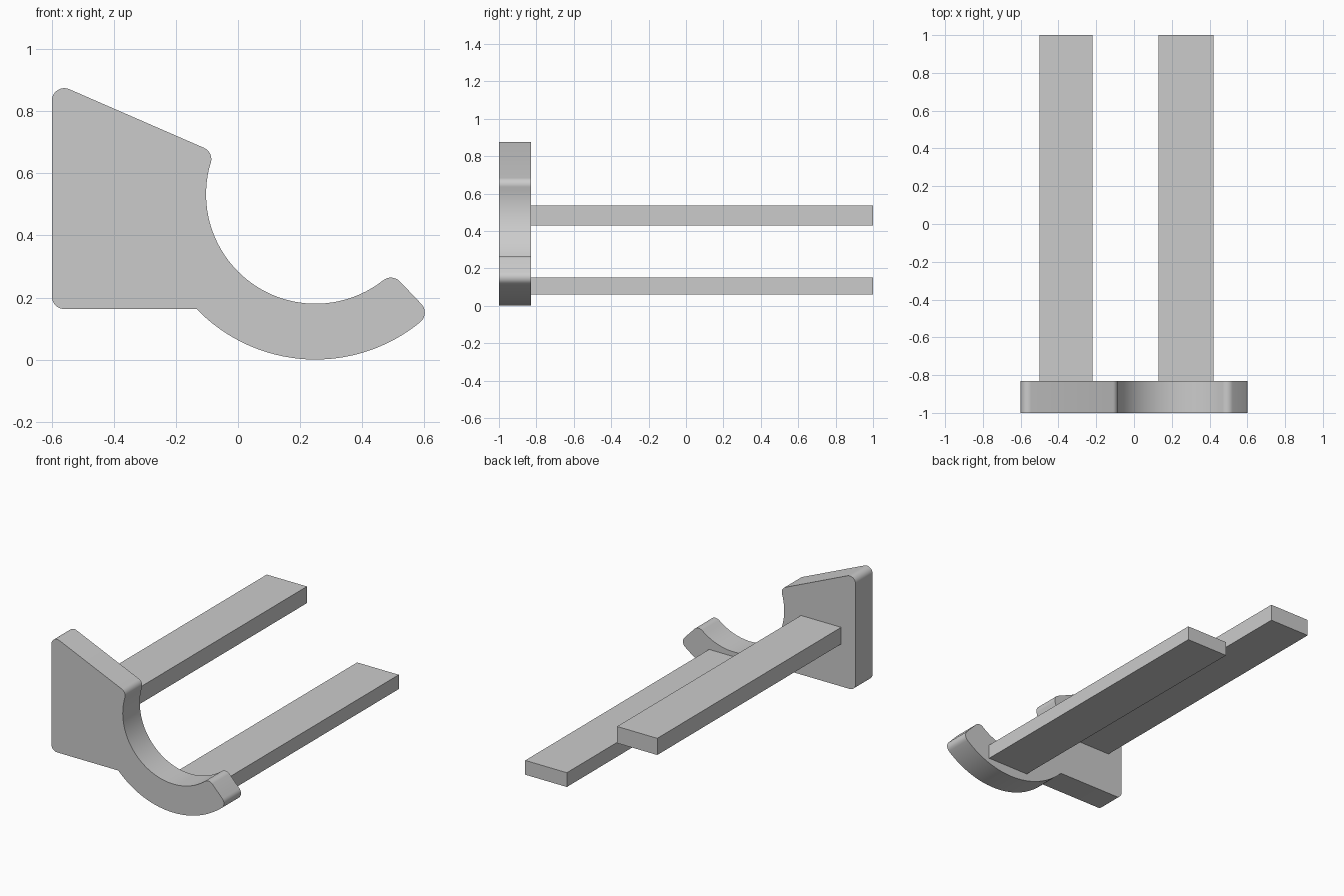
import bpy, bmesh
from math import sin, cos, radians
from mathutils import Vector

cube = bpy.data.objects.get("Cube")
if cube:
    bpy.data.objects.remove(cube)

# Single grey material
GREY = (0.6, 0.6, 0.6, 1)
mat = bpy.data.materials.new("plain grey")
mat.use_nodes = True
mat.diffuse_color = GREY
mat.node_tree.nodes["Principled BSDF"].inputs["Base Color"].default_value = GREY


def arc(centre, r, start, end, steps):
    """Points (x, z) along an arc, angles in degrees."""
    angles = [radians(start + (end - start) * i / steps) for i in range(steps + 1)]
    return [(centre[0] + r * cos(a), centre[1] + r * sin(a)) for a in angles]


def prism(name, outline, y0, y1):
    """Extrude an (x, z) outline from y0 to y1."""
    bm = bmesh.new()
    face = bm.faces.new([bm.verts.new((x, y0, z)) for x, z in outline])
    ext = bmesh.ops.extrude_face_region(bm, geom=[face], use_keep_orig=True)
    moved = [v for v in ext["geom"] if isinstance(v, bmesh.types.BMVert)]
    bmesh.ops.translate(bm, verts=moved, vec=Vector((0, y1 - y0, 0)))
    bmesh.ops.recalc_face_normals(bm, faces=bm.faces)
    mesh = bpy.data.meshes.new(name)
    bm.to_mesh(mesh)
    bm.free()
    mesh.materials.append(mat)
    obj = bpy.data.objects.new(name, mesh)
    bpy.context.collection.objects.link(obj)
    return obj


# Hook plate: rounded block running into a curved cradle
HUB, INNER, OUTER, FILLET = (0.25, 0.533), 0.353, 0.533, 0.04
tip_in, tip_out = 308.2, 309.3
tip_in_centre = arc(HUB, INNER + FILLET, tip_in, tip_in, 1)[0]
tip_out_centre = arc(HUB, OUTER - FILLET, tip_out, tip_out, 1)[0]
outline = (
    arc((-0.56, 0.203), FILLET, 270, 180, 8)
    + arc((-0.56, 0.835), FILLET, 180, 66.7, 10)
    + arc((-0.126, 0.646), FILLET, 66.7, -16.7, 8)
    + arc(HUB, INNER, 163.3, tip_in, 40)[1:]
    + arc(tip_in_centre, FILLET, tip_in - 180, 44, 8)[1:]
    + arc(tip_out_centre, FILLET, 44, tip_out - 360, 8)
    + arc(HUB, OUTER, tip_out, 224, 32)[1:]
)
plate = prism("hook_plate", outline, -1, -0.83)

# Two long flat prongs behind the plate
for name, x0, x1, z0, z1 in (("upper_prong", -0.5, -0.22, 0.43, 0.535),
                             ("lower_prong", 0.13, 0.42, 0.06, 0.15)):
    prism(name, [(x0, z0), (x1, z0), (x1, z1), (x0, z1)], -0.83, 1)

# Smooth the curved rim, keep the flat faces crisp
bpy.ops.object.select_all(action="DESELECT")
plate.select_set(True)
bpy.context.view_layer.objects.active = plate
bpy.ops.object.shade_smooth_by_angle(angle=radians(30))
